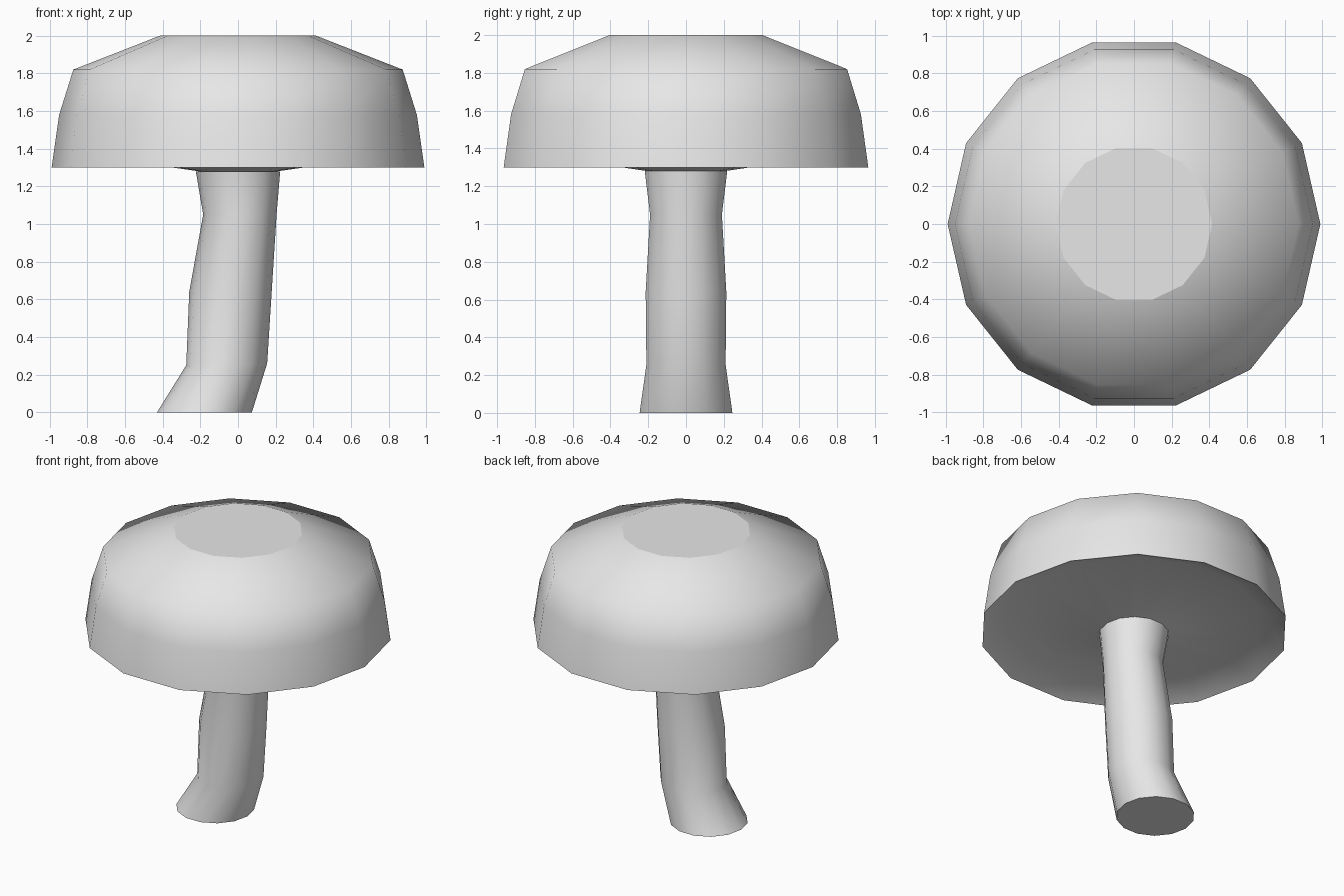
import bpy
import bmesh
from math import cos, sin, pi

SIDES = 14

old = bpy.data.objects.get("Cube")
if old:
    bpy.data.objects.remove(old, do_unlink=True)

# One plain grey for the whole model
GREY = (0.8, 0.8, 0.8, 1)
grey = bpy.data.materials.new("plain grey")
grey.use_nodes = True
grey.diffuse_color = GREY
grey.node_tree.nodes["Principled BSDF"].inputs["Base Color"].default_value = GREY


def loft(name, rings, sharp_rings, cap_start, cap_end):
    """Skin a stack of round rings given as (centre x, radius, left z, right z)."""
    bm = bmesh.new()
    loops = []
    for cx, r, z_left, z_right in rings:
        loop = []
        for i in range(SIDES):
            a = 2 * pi * i / SIDES
            t = (cos(a) + 1) / 2
            z = z_left + (z_right - z_left) * t
            loop.append(bm.verts.new((cx + r * cos(a), r * sin(a), z)))
        loops.append(loop)
    for low, high in zip(loops, loops[1:]):
        for i in range(SIDES):
            j = (i + 1) % SIDES
            bm.faces.new((low[i], low[j], high[j], high[i])).smooth = True
    if cap_start:
        bm.faces.new(loops[0][::-1])
    if cap_end:
        bm.faces.new(loops[-1])
    for k in sharp_rings:
        for i in range(SIDES):
            bm.edges.get((loops[k][i], loops[k][(i + 1) % SIDES])).smooth = False
    bmesh.ops.recalc_face_normals(bm, faces=bm.faces)
    mesh = bpy.data.meshes.new(name)
    bm.to_mesh(mesh)
    bm.free()
    mesh.materials.append(grey)
    obj = bpy.data.objects.new(name, mesh)
    bpy.context.collection.objects.link(obj)
    return obj


# Cap: hollowed underside, flared rim, rounded shoulder, flat crown
cap_profile = [(0.21, 1.28), (0.83, 1.37), (0.99, 1.30),
               (0.95, 1.58), (0.875, 1.82), (0.415, 2.0)]
loft("mushroom_cap", [(0, r, z, z) for r, z in cap_profile],
     sharp_rings=(2, 5), cap_start=False, cap_end=True)

# Stem: bent tube with a wider foot
stem_rings = [(-0.178, 0.252, 0, 0), (-0.06, 0.215, 0.25, 0.26),
              (-0.04, 0.219, 0.64, 0.64), (0.01, 0.195, 1.05, 1.05),
              (0, 0.224, 1.28, 1.28)]
loft("mushroom_stem", stem_rings, sharp_rings=(0,), cap_start=True, cap_end=False)
